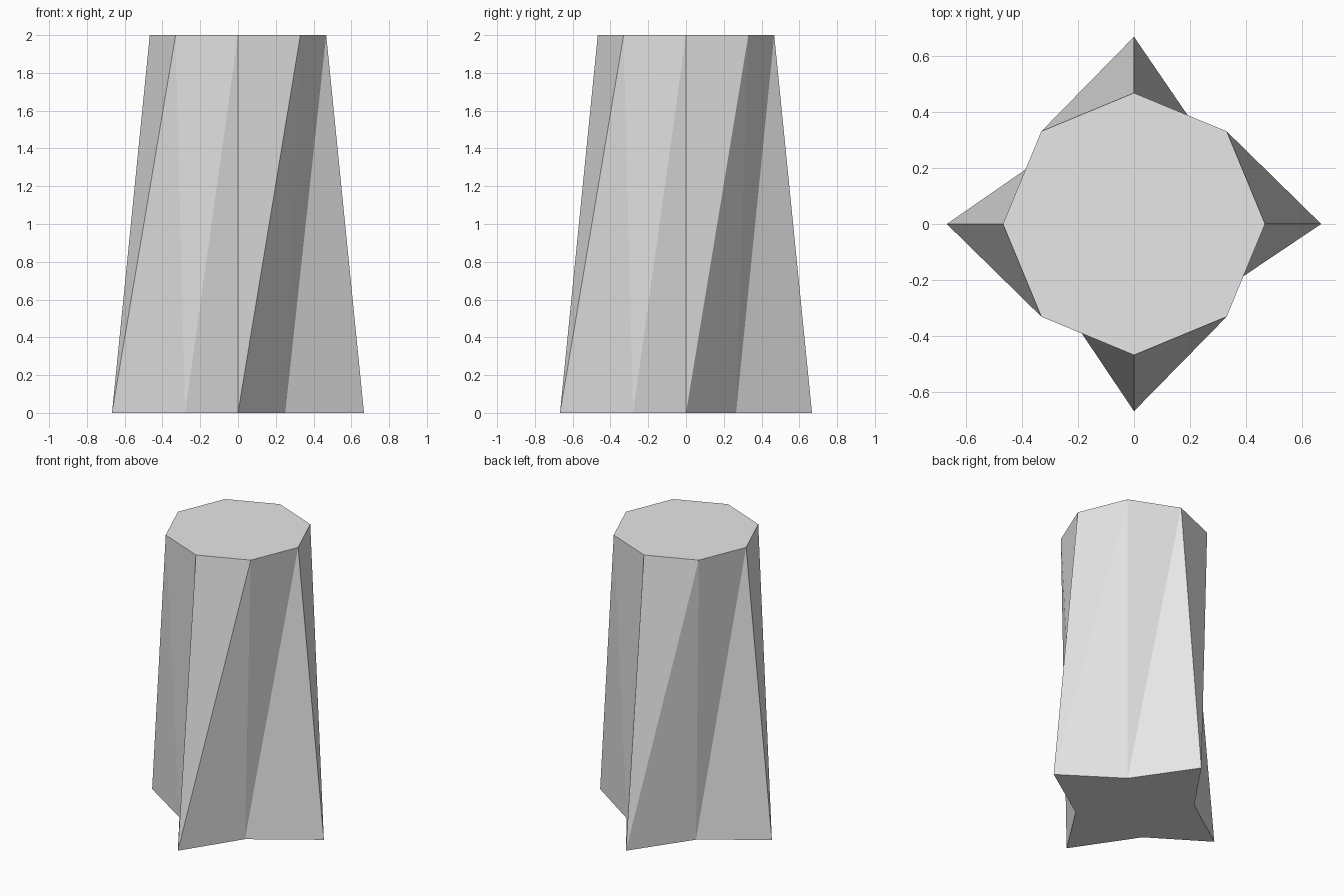
import bpy
import bmesh
from math import cos, sin, pi

cube = bpy.data.objects.get("Cube")
if cube:
    bpy.data.objects.remove(cube, do_unlink=True)

HEIGHT = 2.0
TOP_RADIUS = 0.467
POINT_RADIUS = 0.667
SIDES = 8

# Material
grey = bpy.data.materials.new("plain_grey")
grey.use_nodes = True
colour = (0.8, 0.8, 0.8, 1.0)
grey.diffuse_color = colour
grey.node_tree.nodes["Principled BSDF"].inputs["Base Color"].default_value = colour

# Notches of the star-shaped foot, counter-clockwise from back left
notches = [(0.275, 0.265), (-0.27, 0.275), (-0.28, -0.25), (0.25, -0.28)]

bm = bmesh.new()
foot, crown = [], []
for i in range(SIDES):
    a = 2 * pi * i / SIDES
    if i % 2:
        x, y = notches[i // 2]
    else:
        x, y = POINT_RADIUS * cos(a), POINT_RADIUS * sin(a)
    foot.append(bm.verts.new((x, y, 0)))
    crown.append(bm.verts.new((TOP_RADIUS * cos(a), TOP_RADIUS * sin(a), HEIGHT)))

# Sides, each split along the diagonal that rises counter-clockwise
for i in range(SIDES):
    j = (i + 1) % SIDES
    bm.faces.new((foot[i], foot[j], crown[j]))
    bm.faces.new((foot[i], crown[j], crown[i]))

# Flat octagonal top and star-shaped underside
bm.faces.new(crown)
bm.faces.new(foot[::-1])

mesh = bpy.data.meshes.new("tapered_pillar")
bm.to_mesh(mesh)
bm.free()
mesh.materials.append(grey)
pillar = bpy.data.objects.new("tapered_pillar", mesh)
bpy.context.collection.objects.link(pillar)
